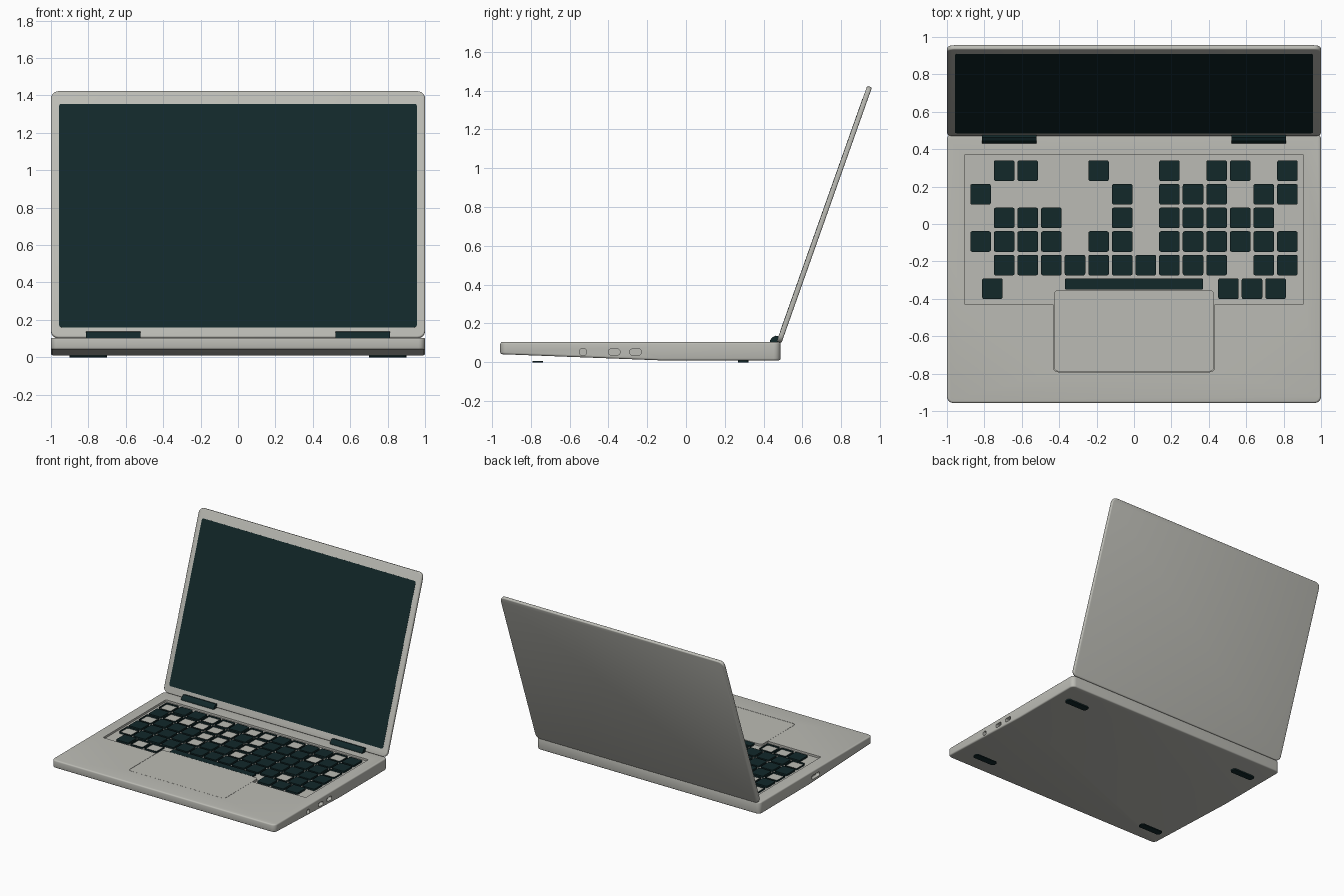
import bpy, bmesh, math
from mathutils import Matrix

cube = bpy.data.objects.get("Cube")
if cube:
    bpy.data.objects.remove(cube, do_unlink=True)


def material(name, color):
    m = bpy.data.materials.new(name)
    m.use_nodes = True
    m.diffuse_color = (*color, 1)
    m.node_tree.nodes["Principled BSDF"].inputs["Base Color"].default_value = (*color, 1)
    return m


GREY = material("warm grey casing", (0.50, 0.50, 0.46))
DARK = material("dark teal black", (0.006, 0.021, 0.023))


def rounded_rect(x0, x1, y0, y1, r, seg=5):
    pts = []
    corners = [(x1 - r, y1 - r), (x0 + r, y1 - r), (x0 + r, y0 + r), (x1 - r, y0 + r)]
    for i, (cx, cy) in enumerate(corners):
        for k in range(seg + 1):
            a = math.pi / 2 * (i + k / seg)
            pts.append((cx + r * math.cos(a), cy + r * math.sin(a)))
    return pts


def add_prism(bm, pts, z0, z1, capped=True):
    low = [bm.verts.new((x, y, z0)) for x, y in pts]
    high = [bm.verts.new((x, y, z1)) for x, y in pts]
    n = len(pts)
    for i in range(n):
        j = (i + 1) % n
        quad = [low[i], low[j], high[j], high[i]]
        bm.faces.new(quad if capped else quad[::-1])
    if capped:
        bm.faces.new(low[::-1])
        bm.faces.new(high)


def finish(name, bm, mat, matrix=None, bevel=0):
    mesh = bpy.data.meshes.new(name)
    bm.to_mesh(mesh)
    bm.free()
    mesh.materials.append(mat)
    ob = bpy.data.objects.new(name, mesh)
    bpy.context.collection.objects.link(ob)
    if matrix:
        ob.matrix_world = matrix
    if bevel:
        mod = ob.modifiers.new("soft edges", "BEVEL")
        mod.width, mod.segments = bevel, 3
        mod.limit_method, mod.angle_limit = "ANGLE", math.radians(40)
        apply(ob, mod)
    return ob


def select(ob):
    bpy.ops.object.select_all(action="DESELECT")
    ob.select_set(True)
    bpy.context.view_layer.objects.active = ob


def apply(ob, mod):
    select(ob)
    bpy.ops.object.modifier_apply(modifier=mod.name)


def smooth(ob):
    select(ob)
    bpy.ops.object.shade_smooth_by_angle(angle=math.radians(35))


def prism(name, pts, z0, z1, mat, matrix=None, bevel=0):
    bm = bmesh.new()
    add_prism(bm, pts, z0, z1)
    return finish(name, bm, mat, matrix, bevel)


def cut(target, pts, z0, z1, matrix=None):
    cutter = prism("cutter", pts, z0, z1, GREY, matrix)
    cutter.hide_render = True
    mod = target.modifiers.new("cut", "BOOLEAN")
    mod.operation, mod.solver, mod.object = "DIFFERENCE", "EXACT", cutter
    apply(target, mod)
    bpy.data.objects.remove(cutter, do_unlink=True)


# Base: the underside rises towards the front
TOP, FLOOR, BEND, FRONT = 0.104, 0.088, -0.13, -0.957
bm = bmesh.new()
add_prism(bm, rounded_rect(-1, 1, FRONT, 0.487, 0.035), 0.01, TOP)
bmesh.ops.bisect_plane(bm, geom=bm.verts[:] + bm.edges[:] + bm.faces[:],
                       plane_co=(0, BEND, 0), plane_no=(0, 1, 0))
for v in bm.verts:
    if v.co.z < 0.05 and v.co.y < BEND:
        v.co.z += 0.032 * (BEND - v.co.y) / (BEND - FRONT)
base = finish("base", bm, GREY, bevel=0.01)

# Keyboard well, trackpad recess and side ports
cut(base, rounded_rect(-0.907, 0.907, -0.43, 0.372, 0.008), FLOOR, 0.2)
cut(base, rounded_rect(-0.431, 0.431, -0.79, -0.352, 0.025), FLOOR - 0.001, 0.2)
SIDE = Matrix.Rotation(math.pi / 2, 4, "Z") @ Matrix.Rotation(math.pi / 2, 4, "X")
for side, y, w, h in [(-1, -0.23, 0.1, 0.032), (1, -0.26, 0.06, 0.03),
                      (1, -0.37, 0.06, 0.03), (1, -0.53, 0.035, 0.035)]:
    outline = rounded_rect(y - w / 2, y + w / 2, 0.053 - h / 2, 0.053 + h / 2, h * 0.4)
    ends = sorted((side * 0.97, side * 1.05))
    cut(base, outline, *ends, SIDE)
smooth(base)

prism("trackpad", rounded_rect(-0.429, 0.429, -0.788, -0.354, 0.024),
      FLOOR - 0.005, TOP - 0.0005, GREY)

# Keyboard: x is a solid key, o an open key rim
ROWS = ["oxxooxooxoxxox", "xoooooxoxxxoxx", "oxxxooxoxxxxxo",
        "xxxxoxxoxxxxxx", "oxxxxxxxxxxoxx", "xoo       xxx"]
PITCH, HALF = 0.1262, 0.055
solid, rims = bmesh.new(), bmesh.new()
for r, row in enumerate(ROWS):
    y = 0.285 - r * PITCH
    shift = PITCH / 2 if r == 5 else 0
    for c, kind in enumerate(row):
        if kind == " ":
            continue
        x = (c - 6.5) * PITCH + shift
        pts = rounded_rect(x - HALF, x + HALF, y - HALF, y + HALF, 0.01, 3)
        add_prism(solid if kind == "x" else rims, pts, FLOOR, TOP - 0.002, kind == "x")
add_prism(solid, rounded_rect(-0.37, 0.37, -0.35, -0.292, 0.006, 3), FLOOR, TOP - 0.002)
finish("keys", solid, DARK)
finish("key_rims", rims, DARK)

# Lid and screen, leaning back
LEAN = Matrix.Translation((0, 0.467, 0.107)) @ Matrix.Rotation(math.radians(70.5), 4, "X")
lid = prism("lid", rounded_rect(-1, 1, 0, 1.398, 0.04), -0.026, 0, GREY, LEAN, 0.008)
smooth(lid)
prism("screen", rounded_rect(-0.957, 0.957, 0.056, 1.324, 0.015), -0.003, 0.001, DARK, LEAN)

# Hinges and feet
HINGE = [(0.43, 0.1), (0.483, 0.1), (0.483, 0.132), (0.462, 0.137), (0.446, 0.13), (0.434, 0.115)]
for side, label in ((-1, "right"), (1, "left")):
    x0, x1 = sorted((side * 0.52, side * 0.812))
    prism(label + "_hinge", HINGE, x0, x1, DARK, SIDE)
    x0, x1 = sorted((side * 0.7, side * 0.9))
    for y, place in ((-0.763, "front"), (0.295, "back")):
        prism(f"{place}_{label}_foot", rounded_rect(x0, x1, y - 0.027, y + 0.027, 0.02),
              0, 0.012 if y > 0 else 0.008, DARK)
